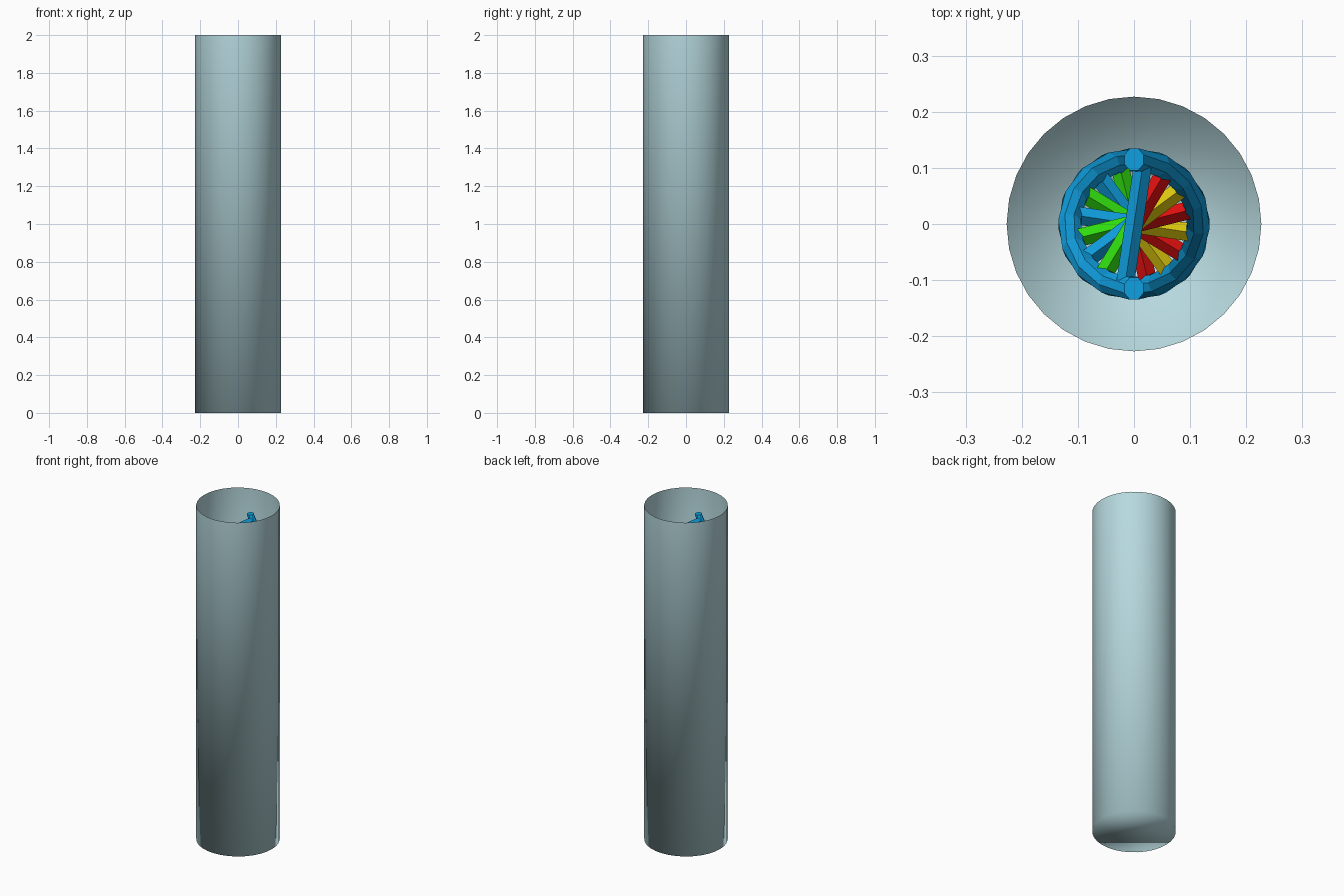
import bpy, bmesh, math
from mathutils import Vector

if "Cube" in bpy.data.objects:
    bpy.data.objects.remove(bpy.data.objects["Cube"])

TOP, BOTTOM = 1.905, 0.095
TURNS, R = 1.5, 0.115
PITCH = (TOP - BOTTOM) / TURNS


def material(name, rgb):
    m = bpy.data.materials.new(name)
    m.diffuse_color = (*rgb, 1)
    m.use_nodes = True
    m.node_tree.nodes["Principled BSDF"].inputs["Base Color"].default_value = m.diffuse_color
    return m


GLASS = material("pale_glass", (0.47, 0.69, 0.73))
BLUE = material("blue", (0.005, 0.35, 0.75))
RED = material("red", (0.75, 0.005, 0.005))
GREEN = material("green", (0.03, 0.75, 0.005))
YELLOW = material("yellow", (0.75, 0.6, 0.005))


def finish(name, bm, mat):
    me = bpy.data.meshes.new(name)
    bm.to_mesh(me)
    bm.free()
    me.materials.append(mat)
    ob = bpy.data.objects.new(name, me)
    bpy.context.collection.objects.link(ob)
    return ob


def sweep(name, rings, mat):
    """Skin a list of vertex rings and cap both ends."""
    bm = bmesh.new()
    loops = [[bm.verts.new(p) for p in ring] for ring in rings]
    n = len(loops[0])
    for a, b in zip(loops, loops[1:]):
        for i in range(n):
            j = (i + 1) % n
            bm.faces.new((a[i], a[j], b[j], b[i]))
    bm.faces.new(loops[0])
    bm.faces.new(loops[-1])
    bmesh.ops.recalc_face_normals(bm, faces=bm.faces[:])
    return finish(name, bm, mat)


def ring(center, u, v, radius, sides, phase):
    return [center + radius * (math.cos(t) * u + math.sin(t) * v)
            for t in (phase + 2 * math.pi * k / sides for k in range(sides))]


# Open-topped tube with a closed floor
bm = bmesh.new()
bmesh.ops.create_cone(bm, cap_ends=True, segments=32, radius1=0.227, radius2=0.227, depth=2)
bmesh.ops.translate(bm, verts=bm.verts[:], vec=(0, 0, 1))
lid = [f for f in bm.faces if f.normal.z > 0.9]
bmesh.ops.delete(bm, geom=lid, context='FACES_ONLY')
for f in bm.faces:
    f.smooth = True
finish("glass_tube", bm, GLASS)


# Two octagonal backbone strands, turning clockwise on the way down
def strand(name, start):
    steps = int(16 * TURNS)
    rings = []
    for i in range(steps + 1):
        turn = 2 * math.pi * TURNS * i / steps
        a = start - turn
        radial = Vector((math.cos(a), math.sin(a), 0))
        tangent = Vector((R * math.sin(a), -R * math.cos(a), -PITCH / (2 * math.pi))).normalized()
        center = radial * R + Vector((0, 0, TOP - (TOP - BOTTOM) * i / steps))
        rings.append(ring(center, radial, tangent.cross(radial), 0.0216, 8, math.pi / 8))
    # level end caps
    for r, z in ((rings[0], TOP), (rings[-1], BOTTOM)):
        for p in r:
            p.z = z
    sweep(name, rings, BLUE)


strand("strand_a", math.pi / 2)
strand("strand_b", -math.pi / 2)


# Two-coloured rungs, each made of two halves meeting on the axis
def half_rung(name, angle, z, mat):
    d = Vector((math.cos(angle), math.sin(angle), 0))
    side = Vector((-d.y, d.x, 0))
    up = Vector((0, 0, 1))
    rings = [ring(d * r + up * z, side, up, 0.016, 4, 0) for r in (0, 0.112)]
    sweep(name, rings, mat)


PAIRS = [(YELLOW, BLUE), (RED, GREEN)]
for i in range(int(16 * TURNS)):
    turn = math.radians(8.5 + 22.5 * i)
    z = TOP - PITCH * turn / (2 * math.pi)
    first, second = (BLUE, BLUE) if i == 0 else PAIRS[i % 2]
    half_rung(f"rung_{i}_a", math.pi / 2 - turn, z, first)
    half_rung(f"rung_{i}_b", -math.pi / 2 - turn, z, second)
